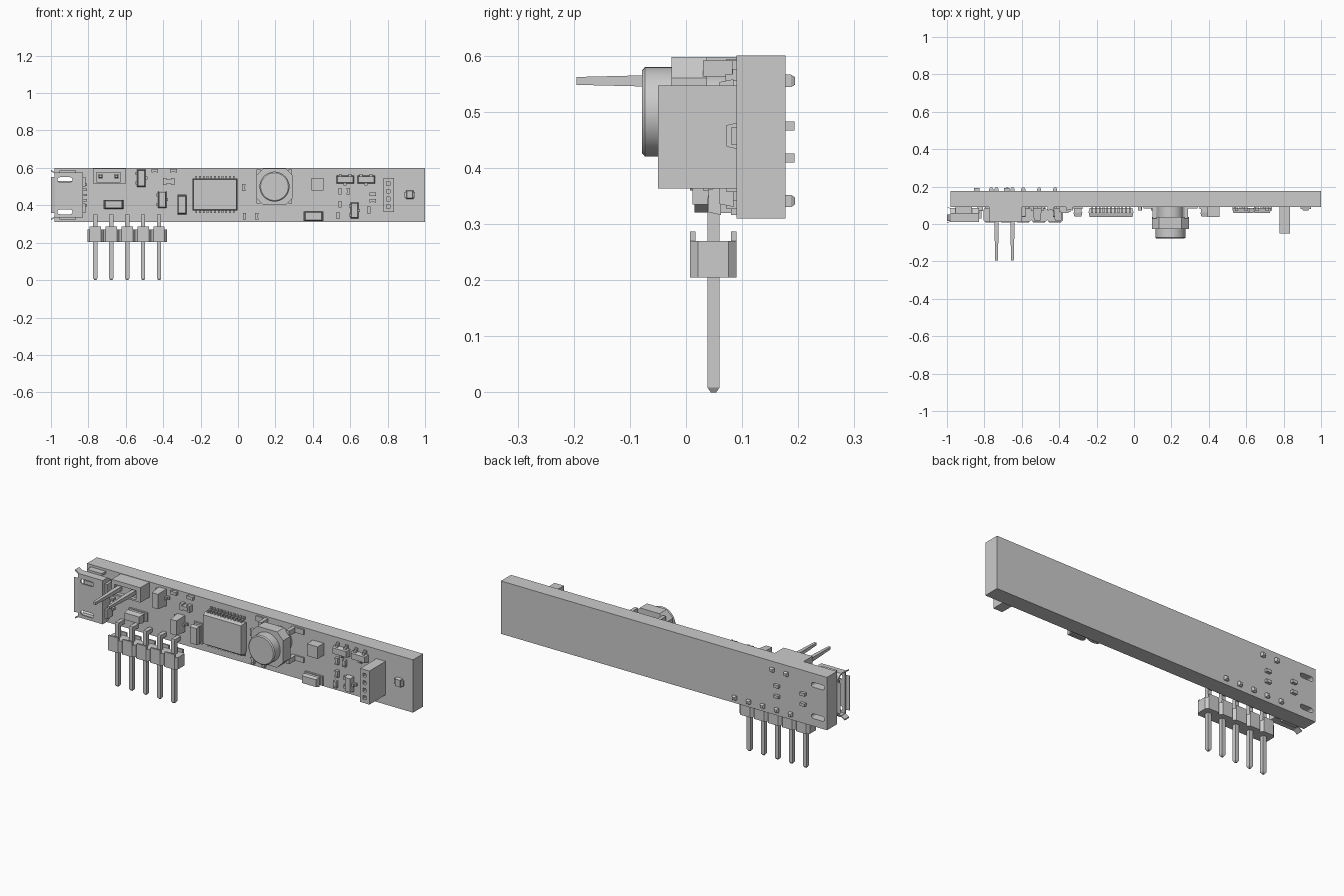
import bpy, bmesh
from math import cos, sin, pi

if "Cube" in bpy.data.objects:
    bpy.data.objects.remove(bpy.data.objects["Cube"])

def finish(name, bm, smooth=False):
    bmesh.ops.recalc_face_normals(bm, faces=bm.faces)
    me = bpy.data.meshes.new(name)
    bm.to_mesh(me)
    bm.free()
    ob = bpy.data.objects.new(name, me)
    bpy.context.collection.objects.link(ob)
    if smooth:
        bpy.context.view_layer.objects.active = ob
        ob.select_set(True)
        bpy.ops.object.shade_smooth_by_angle()
        ob.select_set(False)
    return ob

def add_prism(bm, rings):
    """Closed solid lofted through rings of points."""
    vs = [[bm.verts.new(p) for p in r] for r in rings]
    n = len(vs[0])
    for a, b in zip(vs, vs[1:]):
        for i in range(n):
            bm.faces.new((a[i], a[(i + 1) % n], b[(i + 1) % n], b[i]))
    bm.faces.new(vs[0][::-1])
    bm.faces.new(vs[-1])

def rect(x, z, w, h, y):
    return [(x + sx * w / 2, y, z + sz * h / 2) for sx, sz in ((-1, -1), (1, -1), (1, 1), (-1, 1))]

def add_box(bm, x, z, w, h, y0, y1, draft=0.0):
    """Box centred on x, z; its front (y0) is narrowed by draft on every side."""
    add_prism(bm, [rect(x, z, w - 2 * draft, h - 2 * draft, y0), rect(x, z, w, h, y1)])

def boxes(name, items):
    bm = bmesh.new()
    for it in items:
        add_box(bm, *it)
    return finish(name, bm)

def cut(ob, cutter):
    m = ob.modifiers.new("cut", 'BOOLEAN')
    m.object = cutter
    m.solver = 'EXACT'
    cutter.hide_render = True
    cutter.hide_viewport = True
    cutter.display_type = 'WIRE'

F, B = 0.09, 0.177           # front and back of the board

# circuit board, with two oval slots under the socket
board = boxes("circuit_board", [(0.01, 0.455, 1.98, 0.29, F, B)])
bm = bmesh.new()
for z in (0.365, 0.537):
    ring = []
    for i in range(16):
        a = -pi / 2 + pi * i / 7 if i < 8 else pi / 2 + pi * (i - 8) / 7
        ring.append((-0.925 + (0.027 if i < 8 else -0.027) + 0.013 * cos(a), z + 0.013 * sin(a)))
    add_prism(bm, [[(x, y, zz) for x, zz in ring] for y in (-0.05, 0.3)])
slots = finish("slot_cutter", bm)
cut(board, slots)

# metal socket shell: outer and inner outlines joined, open toward -x
outer = [(0.012, 0.335), (0.012, 0.575), (0.055, 0.575), (0.085, 0.553), (0.085, 0.357), (0.055, 0.335)]
cy, cz, t = 0.049, 0.455, 0.008
def inset(p):
    return (p[0] + (t if p[0] < cy else -t if p[0] > 0.06 else 0), p[1] + (t if p[1] < cz else -t))
bm = bmesh.new()
rings = [[bm.verts.new((x, *p)) for p in pts] for x, pts in
         ((-0.83, outer), (-0.98, outer), (-0.98, [inset(p) for p in outer]), (-0.84, [inset(p) for p in outer]))]
for a, b in zip(rings, rings[1:]):
    for i in range(6):
        bm.faces.new((a[i], a[(i + 1) % 6], b[(i + 1) % 6], b[i]))
bm.faces.new(rings[0])
bm.faces.new(rings[-1])
shell = finish("socket_shell", bm)
cut(shell, slots)

# flared lips around the socket mouth
def lip(bm, pts, grow):
    (ya, za), (yb, zb) = pts
    dy, dz = grow
    k = 0.006
    add_prism(bm, [[(-0.978, ya, za), (-0.978, yb, zb), (-0.978, yb - dy * k, zb - dz * k), (-0.978, ya - dy * k, za - dz * k)],
                   [(-1.0, ya + dy * .012, za + dz * .012), (-1.0, yb + dy * .012, zb + dz * .012),
                    (-1.0, yb + dy * k, zb + dz * k), (-1.0, ya + dy * k, za + dz * k)]])
bm = bmesh.new()
lip(bm, ((0.012, 0.36), (0.012, 0.55)), (-0.4, 0))
lip(bm, ((0.085, 0.37), (0.085, 0.54)), (0.4, 0))
lip(bm, ((0.015, 0.575), (0.052, 0.575)), (0, 1.2))
lip(bm, ((0.015, 0.335), (0.052, 0.335)), (0, -1.2))
finish("socket_lips", bm)
boxes("socket_tongue", [(-0.9, 0.455, 0.13, 0.15, 0.042, 0.056)])
boxes("socket_side_tabs", [(-0.91, z, 0.09, 0.012, 0.055, 0.1) for z in (0.329, 0.581)])
boxes("socket_contacts", [(-0.822, 0.40 + i * 0.0275, 0.03, 0.012, 0.07, F) for i in range(5)]
      + [(-0.826, z, 0.02, 0.05, 0.03, 0.075) for z in (0.385, 0.525)])

# two-pin power header with recessed front
body = boxes("power_header", [(-0.6875, 0.557, 0.175, 0.082, 0.01, F)])
cut(body, boxes("power_header_cutter", [(-0.6925, 0.55, 0.13, 0.05, -0.02, 0.03)]))
bm = bmesh.new()
for x in (-0.735, -0.65):
    add_prism(bm, [rect(x, 0.555, w, w, y) for w, y in ((0.014, -0.195), (0.022, -0.03), (0.022, 0.187), (0.014, 0.194))])
finish("power_pins", bm)

# right-angle five-pin header: bent pins, octagonal bases with raised lips
px = [-0.763 + 0.0853 * i for i in range(5)]
pins, base = bmesh.new(), bmesh.new()
def level(x, y, r, z):
    return [(x - r, y - r, z), (x + r, y - r, z), (x + r, y + r, z), (x - r, y + r, z)]
for x in px:
    add_prism(pins, [level(x, 0.049, r, z) for r, z in ((0.005, 0), (0.011, 0.009), (0.011, 0.345), (0.009, 0.352))])
    add_prism(pins, [rect(x, 0.341, w, w, y) for w, y in ((0.022, 0.045), (0.022, 0.187), (0.013, 0.194))])
    plan = [(-.03, -.0415), (.03, -.0415), (.0427, -.027), (.0427, .027), (.03, .0415), (-.03, .0415), (-.0427, .027), (-.0427, -.027)]
    add_prism(base, [[(x + a, 0.0485 + b, z) for a, b in plan] for z in (0.205, 0.27)])
    for y in (0.007, 0.08):
        add_box(base, x, 0.278, 0.06, 0.018, y, y + 0.01)
finish("header_pins", pins)
finish("header_base", base)

# solder stubs poking out of the back
boxes("back_stubs", [(x, z, 0.03, 0.016, 0.17, 0.193) for x in (-0.84, -0.68) for z in (0.418, 0.475)])

# main chip with two rows of bent leads
boxes("main_chip", [(-0.123, 0.4575, 0.24, 0.085, 0.037, 0.062, 0.006)]).scale.z = 1
bm = bmesh.new()
add_box(bm, -0.123, 0.4575, 0.24, 0.171, 0.037, 0.062, 0.006)
add_prism(bm, [rect(-0.123, 0.4575, 0.24, 0.171, 0.062), rect(-0.123, 0.4575, 0.228, 0.159, 0.085)])
bpy.data.objects.remove(bpy.data.objects["main_chip"])
finish("main_chip", bm)
leads = []
for i in range(11):
    x = -0.223 + 0.02 * i
    for s in (-1, 1):
        leads += [(x, 0.4575 + s * 0.089, 0.009, 0.012, 0.058, 0.066),
                  (x, 0.4575 + s * 0.095, 0.009, 0.007, 0.058, F),
                  (x, 0.4575 + s * 0.102, 0.009, 0.012, 0.083, F)]
boxes("main_chip_leads", leads)

# power coil: chamfered base, round core, corner feet
cx, cz = 0.195, 0.5
h, k = 0.098, 0.06
plan = [(-k, -h), (k, -h), (h, -k), (h, k), (k, h), (-k, h), (-h, k), (-h, -k)]
bm = bmesh.new()
add_prism(bm, [[(cx + a, y, cz + b) for a, b in plan] for y in (-0.026, 0.037)])
finish("coil_base", bm)
bm = bmesh.new()
add_prism(bm, [[(cx + r * cos(a * pi / 20), y, cz + r * sin(a * pi / 20)) for a in range(40)]
               for r, y in ((0.074, -0.078), (0.08, -0.073), (0.08, -0.02))])
add_prism(bm, [[(cx + 0.07 * cos(a * pi / 20), y, cz + 0.07 * sin(a * pi / 20)) for a in range(40)]
               for y in (0.03, F)])
finish("coil_core", bm, True)
boxes("coil_feet", [(cx + sx * dx, cz + sz * 0.077, w, 0.028, y0, F) for sx in (-1, 1) for sz in (-1, 1)
                    for dx, w, y0 in ((0.115, 0.06, 0.082), (0.085, 0.02, 0.03))])

# small three-leg transistors: x, z, short side, long side, top, upright?
bm, legs = bmesh.new(), bmesh.new()
for x, z, w, l, top, upright, s in ((-0.517, 0.545, 0.046, 0.092, 0.018, 1, -1), (-0.405, 0.43, 0.046, 0.09, 0.018, 1, -1),
                                    (0.623, 0.373, 0.042, 0.085, 0.06, 1, -1), (0.573, 0.537, 0.042, 0.094, 0.06, 0, 1),
                                    (0.685, 0.537, 0.042, 0.094, 0.06, 0, 1)):
    def put(b, across, along, wa, wl, y0, y1, d=0.0):
        if upright:
            add_box(b, x + across, z + along, wa, wl, y0, y1, d)
        else:
            add_box(b, x + along, z + across, wl, wa, y0, y1, d)
    put(bm, 0, 0, w, l, top, 0.085, 0.005)
    for side, off in ((s, -0.28 * l), (s, 0.28 * l), (-s, 0)):
        put(legs, side * (w / 2 + 0.003), off, 0.012, 0.016, 0.07, F)
        put(legs, side * (w / 2 + 0.009), off, 0.018, 0.016, 0.083, F)
finish("transistors", bm)
finish("transistor_legs", legs)

# larger capacitors and diodes with end pads
bm = bmesh.new()
for x, z, w, h, top in ((-0.665, 0.405, 0.098, 0.048, 0.03), (-0.3, 0.403, 0.048, 0.1, 0.04), (0.403, 0.341, 0.096, 0.05, 0.04)):
    add_box(bm, x, z, w, h, top, 0.062, 0.005)
    add_box(bm, x, z, w - 0.008, h - 0.008, 0.062, F)
    add_box(bm, x, z, w + 0.012 * (w > h), h + 0.012 * (h > w), 0.08, F)
finish("capacitors", bm)

# square sensor chip and status light
boxes("sensor_chip", [(0.425, 0.513, 0.066, 0.066, 0.037, F)])
boxes("status_light", [(0.918, 0.457, 0.055, 0.03, 0.08, F), (0.918, 0.457, 0.038, 0.046, 0.072, F, 0.004)])

# crystal-like chip with waisted middle
boxes("waisted_chip", [(-0.37 + s * 0.022, 0.527, 0.018, 0.036, 0.065, F) for s in (-1, 1)]
      + [(-0.37, 0.527, 0.04, 0.02, 0.06, F)])

# tiny resistors: x, z, upright?
tiny = [(-0.445, 0.585, 0), (-0.345, 0.585, 0), (0.03, 0.495, 1), (-0.04, 0.35, 0), (0.035, 0.342, 1), (0.1, 0.342, 1),
        (0.545, 0.475, 1), (0.545, 0.405, 1), (0.535, 0.345, 1), (0.59, 0.475, 1), (0.72, 0.46, 0), (0.72, 0.425, 0), (0.7, 0.375, 1)]
del tiny[3]
res = []
for x, z, up in tiny:
    w, h = (0.016, 0.032) if up else (0.032, 0.016)
    res.append((x, z, w, h, 0.074, F))
    for s in (-1, 1):
        res.append((x, z + s * 0.014, 0.018, 0.008, 0.072, F) if up else (x + s * 0.014, z, 0.008, 0.018, 0.072, F))
boxes("resistors", res)

# tall four-hole socket
sock = boxes("four_hole_socket", [(0.805, 0.455, 0.056, 0.184, -0.05, F)])
cut(sock, boxes("socket_hole_cutter", [(0.803, 0.393 + 0.041 * i, 0.02, 0.02, -0.08, 0.03) for i in range(4)]))
